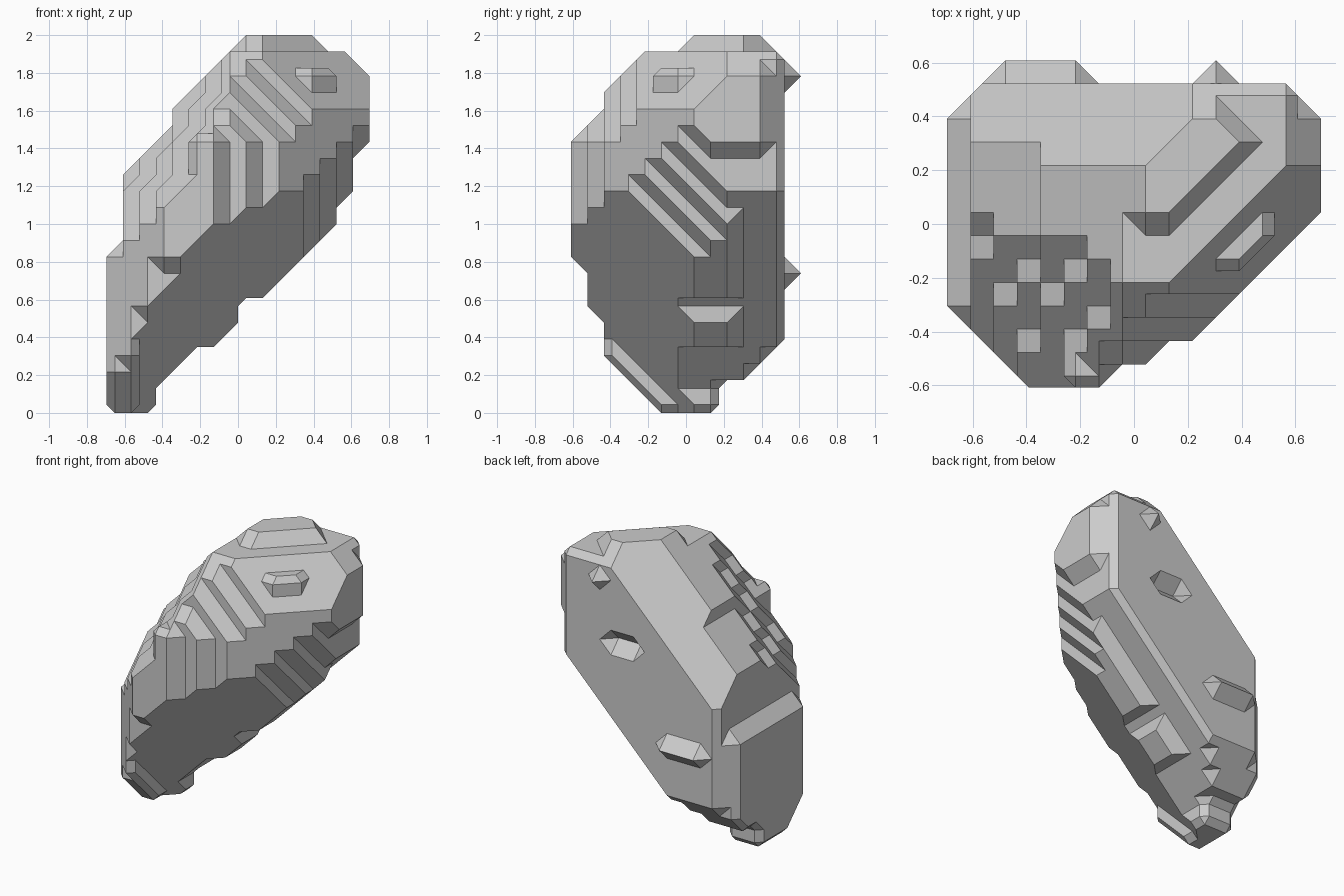
import bpy, bmesh
from itertools import product
from mathutils import Vector

if "Cube" in bpy.data.objects:
    bpy.data.objects.remove(bpy.data.objects["Cube"])

H = 2.0 / 23                      # grid pitch of the blocky rock
NX, NY, NZ = 16, 14, 23

# Facets of the rock: a*i + b*j + c*k <= d in grid steps
FACETS = [
    (1, .2, -1, 3.8),             # underside slope
    (1, -1, -1, -5),              # front underside
    (2, -1, -1, 6),               # right underside
    (0, -1, -1, -5), (0, -3, -1, -9),   # front foot
    (0, 1, -1, 8),                # back foot
    (2.5, 0, -1, 22),             # right lower edge
    (1, -1, 0, 8), (1, -2, 0, 6),  # front right side
    (1, 0, 1, 35), (0, 1, 1, 33), (1, 1, 0, 26), (-1, 1, 0, 11),  # corners
    (-1, 0, 1, 14), (-1.25, 0, 1, 13), (-5, 0, 1, 9),   # upper left slope
    (-1, 1, 1, 23),               # upper back bevel
    (-1.45, -.7, 1, 8.1),         # front left slope
    (0, -1, 1, 17), (0, -3, 1, 16), (1, -1, 1, 26), (1, -2, 1, 22),     # upper front
    (-1, -1, 0, -3),              # front left corner
    (0, 1, 0, 12),                # flat back
]
BUMPS = {(12, 5, 20), (13, 6, 20), (11, 13, 20)} | {(i, 13, 8) for i in range(2, 6)}
BUMPS |= {(1, j, 5 - j) for j in range(2, 6)} | {(5, 0, 16)}
DENTS = {(8, 12, 15), (9, 12, 15), (10, 12, 15)}


def solid(p):
    i, j, k = p
    if not (0 <= i < NX and 0 <= j < NY and 0 <= k < NZ) or p in DENTS:
        return False
    if p in BUMPS:
        return True
    if k == 22 and not (8 <= i <= 12 and 7 <= j <= 11 and i - j <= 2 and i + j <= 22):   # top cap
        return False
    if i - k == 2 and k in (1, 2, 3, 6):      # gaps in the underside ridge
        return False
    if k == 1 and j > 8:
        return False
    return all(a * i + b * j + c * k <= d + 1e-6 for a, b, c, d in FACETS)


cells = {p: solid(p) for p in product(range(-1, NX + 1), range(-1, NY + 1), range(-1, NZ + 1))}
SQUARE = [(0, 0), (1, 0), (1, 1), (0, 1)]
bm = bmesh.new()
verts = {}


def vert(m):
    if m not in verts:
        verts[m] = bm.verts.new(((m[0] / 2 - (NX - 1) / 2) * H,
                                 (m[1] / 2 - (NY - 1) / 2) * H, (m[2] / 2 + .5) * H))
    return verts[m]


def fill(pts, sign):
    """Split a loop into triangles that bulge the most (or the least)."""
    if len(pts) < 3:
        return 0, []
    a, b = Vector(pts[0]), Vector(pts[-1])
    best = None
    for n in range(1, len(pts) - 1):
        v1, t1 = fill(pts[:n + 1], sign)
        v2, t2 = fill(pts[n:], sign)
        v = v1 + v2 + sign * a.dot(Vector(pts[n]).cross(b))
        if best is None or v > best[0] + 1e-6:
            best = (v, t1 + t2 + [(pts[0], pts[n], pts[-1])])
    return best


# Skin each cell: link edge midpoints across its six sides, then trace loops
for c in product(range(-1, NX), range(-1, NY), range(-1, NZ)):
    count = sum(cells[tuple(c[n] + o[n] for n in range(3))] for o in product((0, 1), repeat=3))
    if count in (0, 8):
        continue
    links = {}
    for axis, side in product(range(3), (0, 1)):
        ring = []
        for u, v in SQUARE:
            o = [u, v]
            o.insert(axis, side)
            ring.append(tuple(c[n] + o[n] for n in range(3)))
        if (side == 1) == (axis == 1):
            ring.reverse()
        cross = []
        for n in range(4):
            p, q = ring[n], ring[(n + 1) % 4]
            if cells[p] != cells[q]:
                cross.append((cells[q], tuple(a + b for a, b in zip(p, q))))
        for n, (enter, m) in enumerate(cross):
            if enter:
                links[m] = cross[(n + 1) % len(cross)][1]
    while links:
        loop, cur = [], next(iter(links))
        while cur in links:
            loop.append(cur)
            cur = links.pop(cur)
        for tri in fill(loop, 1 if count <= 4 else -1)[1]:
            bm.faces.new([vert(m) for m in tri])

# Merge coplanar facets into large flat faces
bmesh.ops.dissolve_limit(bm, angle_limit=.02, verts=bm.verts[:], edges=bm.edges[:])
mesh = bpy.data.meshes.new("rock")
bm.to_mesh(mesh)
bm.free()
rock = bpy.data.objects.new("rock", mesh)
bpy.context.collection.objects.link(rock)
